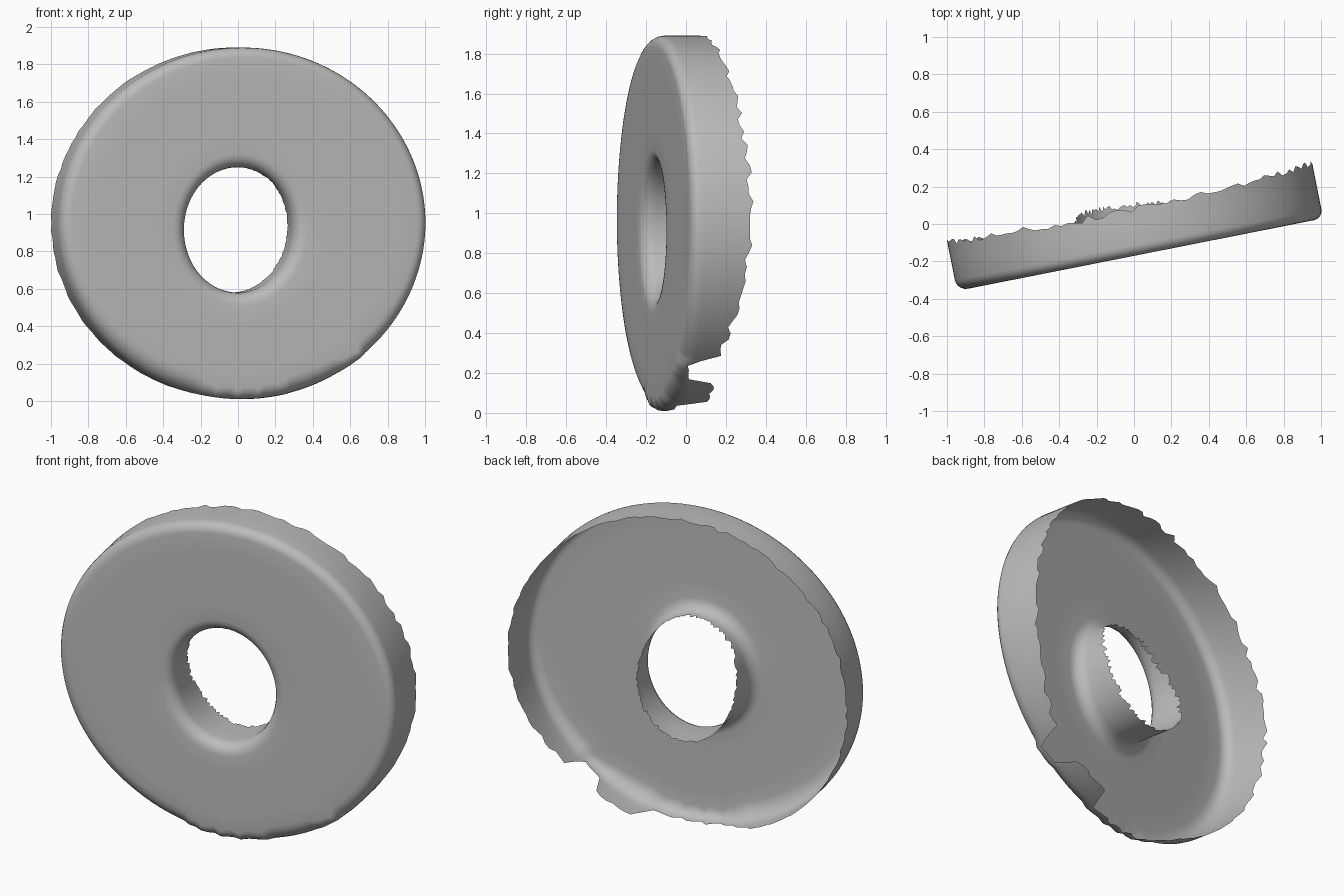
import bpy, bmesh, math, random
from mathutils import Vector

cube = bpy.data.objects.get("Cube")
if cube:
    bpy.data.objects.remove(cube, do_unlink=True)

random.seed(4)
STEPS = 160
FRONT = -0.167                      # front face offset along the ring axis
TILT = math.radians(11.2)
ACROSS = Vector((math.cos(TILT), math.sin(TILT), 0))
AXIS = Vector((-math.sin(TILT), math.cos(TILT), 0))

# Wall depth by angle in degrees, counted from +x upwards
RIM_DEPTH = [(0, .31), (30, .285), (90, .24), (150, .255), (180, .27), (215, .25),
             (240, .2), (252, .14), (256, .07), (284, .07), (288, .2), (301, .23),
             (304, .07), (312, .06), (315, .2), (330, .24), (360, .31)]
HOLE_DEPTH = [(0, .2), (50, .1), (90, .09), (140, .12), (180, .21), (220, .28),
              (270, .27), (320, .24), (360, .2)]
RIM_ROUND = [(0, .05), (180, .06), (235, .1), (270, .1), (310, .08), (360, .05)]


def lookup(table, deg):
    for (a, va), (b, vb) in zip(table, table[1:]):
        if a <= deg <= b:
            return va + (vb - va) * (deg - a) / (b - a)


def place(angle, cu, cz, ru, rz, offset, depth):
    """Point on an ellipse grown by offset, set back from the front face."""
    u = cu + (ru + offset) * math.cos(angle)
    z = cz + (rz + offset) * math.sin(angle)
    p = ACROSS * u + AXIS * (FRONT + depth)
    return Vector((p.x, p.y, max(z, 0)))


def section(angle):
    """One radial section: hole wall, rounded lip, face, rounded edge, rim wall."""
    deg = math.degrees(angle)
    hole = (angle, -.02, .915, .295, .335)
    rim = (angle, 0, .95, .998, .94)
    hole_end = lookup(HOLE_DEPTH, deg) + random.uniform(-.018, .018)
    rim_end = lookup(RIM_DEPTH, deg) + random.uniform(-.018, .018)
    lip = min(.07, hole_end * .9)
    edge = min(lookup(RIM_ROUND, deg), rim_end * .9)
    arc = [math.pi / 2 * i / 5 for i in range(6)]

    pts = [place(*hole, 0, hole_end), place(*hole, 0, (hole_end + lip) / 2)]
    pts += [place(*hole, lip * (1 - math.cos(t)), lip * (1 - math.sin(t))) for t in arc]
    inner = pts[-1]
    outer = [place(*rim, edge * (math.sin(t) - 1), edge * (1 - math.cos(t))) for t in arc]
    pts += [inner.lerp(outer[0], k / 5) for k in range(1, 5)]
    pts += outer
    pts += [place(*rim, 0, (rim_end + edge) / 2), place(*rim, 0, rim_end)]
    return pts


# Open-backed ring shell
bm = bmesh.new()
rings = [[bm.verts.new(p) for p in section(math.tau * i / STEPS)] for i in range(STEPS)]
for i, here in enumerate(rings):
    after = rings[(i + 1) % STEPS]
    for k in range(len(here) - 1):
        bm.faces.new((here[k], here[k + 1], after[k + 1], after[k]))

mesh = bpy.data.meshes.new("ring_shell")
bm.to_mesh(mesh)
bm.free()
ring = bpy.data.objects.new("ring_shell", mesh)
bpy.context.collection.objects.link(ring)

# Plain grey
grey = bpy.data.materials.new("plain_grey")
grey.use_nodes = True
colour = (.5, .5, .5, 1)
grey.diffuse_color = colour
grey.node_tree.nodes["Principled BSDF"].inputs["Base Color"].default_value = colour
mesh.materials.append(grey)

bpy.ops.object.select_all(action='DESELECT')
ring.select_set(True)
bpy.context.view_layer.objects.active = ring
bpy.ops.object.shade_smooth_by_angle(angle=math.radians(50))
